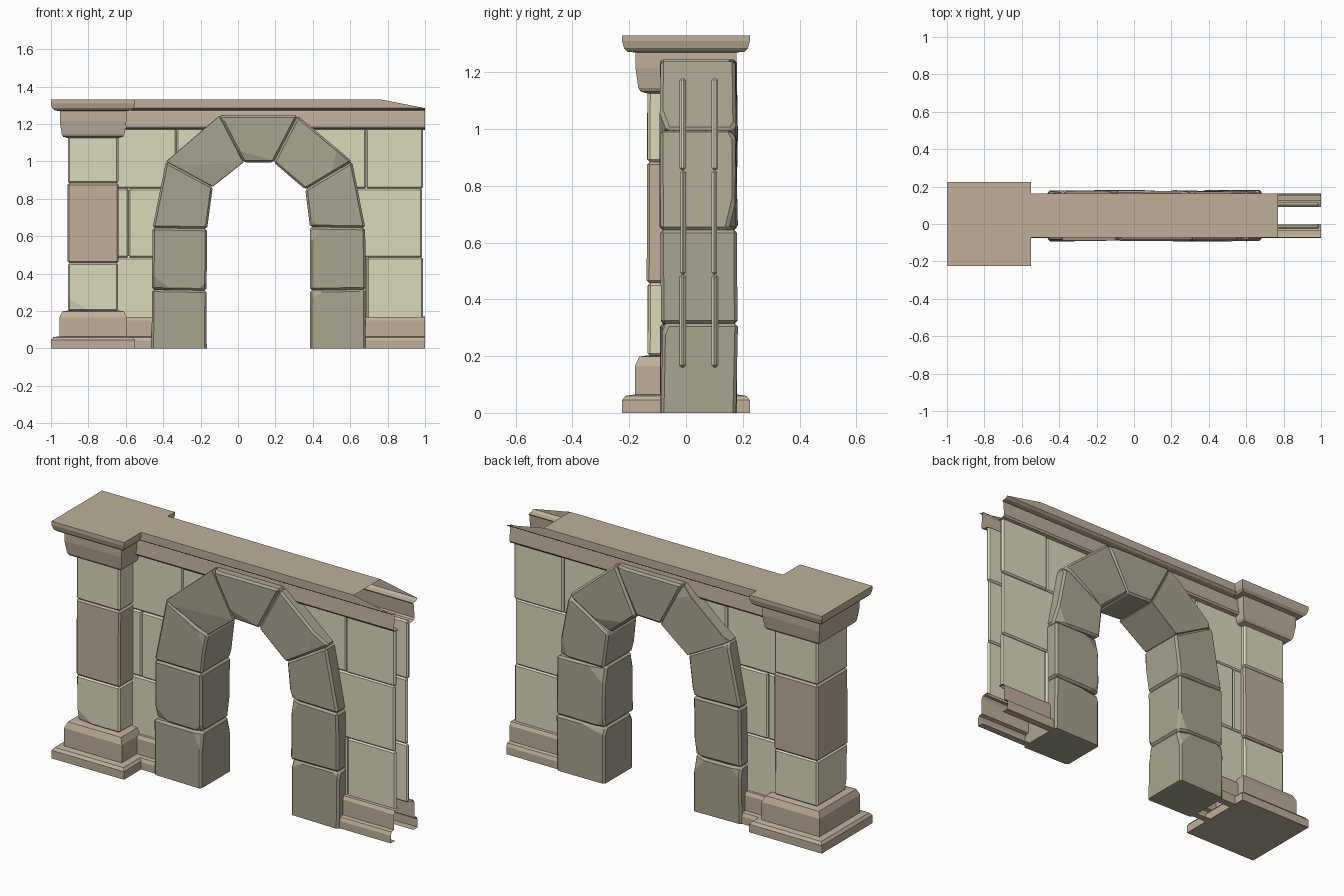
import bpy, bmesh, random
from mathutils import Vector

if "Cube" in bpy.data.objects:
    bpy.data.objects.remove(bpy.data.objects["Cube"])

random.seed(7)
WALL_Y = 0.045          # centre plane of the wall, the column is centred on y = 0
COL_X = -0.775          # column axis


def material(name, rgb):
    m = bpy.data.materials.new(name)
    m.diffuse_color = (*rgb, 1)
    m.use_nodes = True
    m.node_tree.nodes["Principled BSDF"].inputs["Base Color"].default_value = m.diffuse_color
    return m


ARCH = material("arch_stone", (0.40, 0.375, 0.275))
CREAM = material("cream_stone", (0.72, 0.69, 0.50))
TAN = material("tan_stone", (0.52, 0.43, 0.32))


def finish(name, bm, mat):
    bmesh.ops.recalc_face_normals(bm, faces=bm.faces)
    me = bpy.data.meshes.new(name)
    bm.to_mesh(me)
    bm.free()
    me.materials.append(mat)
    ob = bpy.data.objects.new(name, me)
    bpy.context.collection.objects.link(ob)
    return ob


def stone(name, poly, y0, y1, mat, bevel=0.01, jitter=0.0, chips=0):
    """Extruded x-z outline with worn edges, slight unevenness and shallow chipped corners."""
    bm = bmesh.new()
    rings = [[bm.verts.new((x, y, z)) for x, z in poly] for y in (y0, y1)]
    n = len(poly)
    bm.faces.new(rings[0])
    bm.faces.new(rings[1][::-1])
    for i in range(n):
        j = (i + 1) % n
        bm.faces.new((rings[0][i], rings[1][i], rings[1][j], rings[0][j]))
    bmesh.ops.recalc_face_normals(bm, faces=bm.faces)
    for v in bm.verts:
        v.co.y += random.uniform(-jitter, jitter)
    mid = sum((v.co for v in bm.verts), Vector()) / len(bm.verts)
    corners = [v.co.copy() for v in bm.verts if v.co.z > 0.01]
    for c in random.sample(corners, chips):
        d = c - mid
        nrm = Vector((d.x * random.uniform(0.6, 2), d.y * 5, d.z * random.uniform(0.6, 2))).normalized()
        cut = c - nrm * random.uniform(0.012, 0.026)
        r = bmesh.ops.bisect_plane(bm, geom=bm.verts[:] + bm.edges[:] + bm.faces[:],
                                   plane_co=cut, plane_no=nrm, clear_outer=True)
        edges = [e for e in r["geom_cut"] if isinstance(e, bmesh.types.BMEdge)]
        bmesh.ops.holes_fill(bm, edges=edges, sides=0)
    worn = [e for e in bm.edges if max(v.co.z for v in e.verts) > 0.001
            and len(e.link_faces) == 2 and e.calc_face_angle(0) > 0.6]
    bmesh.ops.bevel(bm, geom=worn, offset=bevel, segments=1, affect='EDGES', clamp_overlap=True)
    return finish(name, bm, mat)


def rect(x0, x1, z0, z1):
    return [(x0, z0), (x1, z0), (x1, z1), (x0, z1)]


def square_stack(name, profile, mat):
    """Square moulding round the column axis from (half width, z) points."""
    bm = bmesh.new()
    rings = [[bm.verts.new((COL_X + sx * r, sy * r, z))
              for sx, sy in ((-1, -1), (1, -1), (1, 1), (-1, 1))] for r, z in profile]
    for a, b in zip(rings, rings[1:]):
        for i in range(4):
            j = (i + 1) % 4
            bm.faces.new((a[i], a[j], b[j], b[i]))
    bm.faces.new(rings[0][::-1])
    bm.faces.new(rings[-1])
    return finish(name, bm, mat)


def strip(name, profile, x0, mat, x1=1.0, top_x1=None):
    """Open moulding: (y, z) profile swept in x; the highest points may end early."""
    top = max(z for _, z in profile)
    bm = bmesh.new()
    pts = [(bm.verts.new((x0, y, z)),
            bm.verts.new((top_x1 if top_x1 and z == top else x1, y, z))) for y, z in profile]
    for a, b in zip(pts, pts[1:]):
        bm.faces.new((a[0], a[1], b[1], b[0]))
    return finish(name, bm, mat)


def flip(profile):
    return [(2 * WALL_Y - y, z) for y, z in reversed(profile)]


# Column: plinth, three stones, capital
square_stack("column_base", [(0.225, 0), (0.225, 0.045), (0.213, 0.06), (0.18, 0.065), (0.18, 0.165),
                             (0.165, 0.198), (0.135, 0.203)], TAN)
for i, (z0, z1, mat, r) in enumerate([(0.2, 0.457, CREAM, 0.134), (0.457, 0.884, TAN, 0.137),
                                      (0.884, 1.135, CREAM, 0.135)]):
    stone(f"column_stone_{i}", rect(COL_X - r, COL_X + r, z0, z1), -r, r, mat, 0.009, 0.002, 1 if i == 0 else 0)
square_stack("column_capital", [(0.135, 1.125), (0.16, 1.132), (0.168, 1.145), (0.178, 1.215), (0.178, 1.27),
                                (0.205, 1.272), (0.218, 1.285), (0.225, 1.31), (0.225, 1.33)], TAN)

# Arch stones: matching outer and inner joint points, walked from left foot to right foot
outer = [(-0.462, 0), (-0.46, 0.315), (-0.457, 0.645), (-0.385, 1.0), (-0.10, 1.245),
         (0.32, 1.245), (0.61, 1.0), (0.68, 0.645), (0.682, 0.315), (0.682, 0)]
inner = [(-0.167, 0), (-0.168, 0.31), (-0.165, 0.64), (-0.135, 0.865), (0.03, 0.995),
         (0.19, 0.995), (0.36, 0.85), (0.385, 0.65), (0.384, 0.312), (0.384, 0)]
for i in range(len(outer) - 1):
    stone(f"arch_stone_{i}", [outer[i], outer[i + 1], inner[i + 1], inner[i]],
          -0.088, 0.178, ARCH, 0.011, 0.006, 3)

# Wall bricks: thin panels on both faces of the hollow wall
bricks = [(-0.66, -0.40, 0.16, 0.487), (-0.66, -0.585, 0.487, 0.855), (-0.585, -0.30, 0.487, 0.855),
          (-0.66, -0.33, 0.855, 1.18), (-0.33, -0.16, 0.855, 1.18),
          (0.39, 0.685, 0.855, 1.18), (0.685, 0.99, 0.855, 1.18),
          (0.50, 0.985, 0.487, 0.855), (0.69, 0.99, 0.16, 0.487), (0.50, 0.69, 0.16, 0.487)]
for i, b in enumerate(bricks):
    d = random.uniform(-0.003, 0.003)
    stone(f"brick_front_{i}", rect(*b), -0.021 + d, 0.0, CREAM, 0.008)
    stone(f"brick_back_{i}", rect(*b), 2 * WALL_Y, 0.111 - d, CREAM, 0.008)

# Base moulding either side of the opening, front and back
foot = [(-0.035, 0), (-0.074, 0), (-0.074, 0.042), (-0.066, 0.06), (-0.045, 0.064),
        (-0.045, 0.15), (-0.035, 0.168), (0.0, 0.17)]
for side, prof in (("front", foot), ("back", flip(foot))):
    strip(f"base_moulding_left_{side}", prof, -0.66, TAN, x1=-0.42)
    strip(f"base_moulding_right_{side}", prof, 0.62, TAN)

# Cornice: one open channel, its top plate stops short of the right end
edge = [(0.0, 1.168), (-0.04, 1.175), (-0.047, 1.185), (-0.04, 1.262), (-0.032, 1.272),
        (-0.06, 1.275), (-0.073, 1.285), (-0.073, 1.33)]
strip("cornice", edge + flip(edge), -0.6, TAN, top_x1=0.77)
